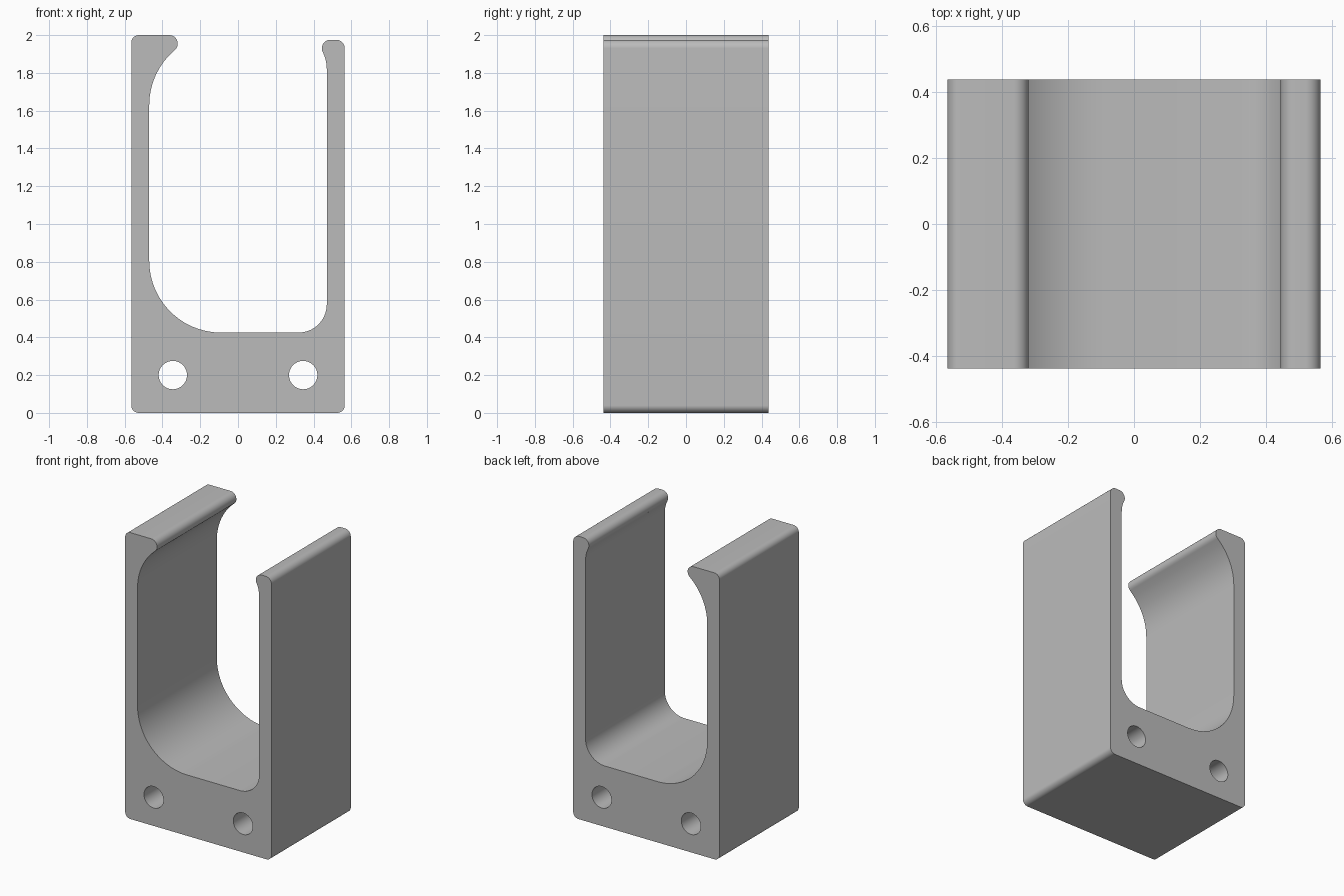
import bpy
import bmesh
import math

cube = bpy.data.objects.get("Cube")
if cube:
    bpy.data.objects.remove(cube, do_unlink=True)

HALF_DEPTH = 0.4375


def arc(cx, cz, radius, start, end):
    """Points (x, z) along an arc, angles in degrees."""
    steps = max(6, round(abs(end - start) / 6))
    angles = [math.radians(start + (end - start) * i / steps) for i in range(steps + 1)]
    return [(cx + radius * math.cos(a), cz + radius * math.sin(a)) for a in angles]


def prism(name, points, half_depth):
    """Extrude an x-z outline along y."""
    bm = bmesh.new()
    face = bm.faces.new([bm.verts.new((x, -half_depth, z)) for x, z in points])
    result = bmesh.ops.extrude_face_region(bm, geom=[face], use_keep_orig=True)
    verts = [v for v in result["geom"] if isinstance(v, bmesh.types.BMVert)]
    bmesh.ops.translate(bm, verts=verts, vec=(0, 2 * half_depth, 0))
    bmesh.ops.recalc_face_normals(bm, faces=bm.faces)
    mesh = bpy.data.meshes.new(name)
    bm.to_mesh(mesh)
    bm.free()
    obj = bpy.data.objects.new(name, mesh)
    bpy.context.collection.objects.link(obj)
    return obj


grey = bpy.data.materials.new("plain grey")
grey.use_nodes = True
colour = (0.5, 0.5, 0.5, 1)
grey.diffuse_color = colour
grey.node_tree.nodes["Principled BSDF"].inputs["Base Color"].default_value = colour

# Bracket outline, anticlockwise from the lower left corner
outline = (
    arc(-0.525, 0.04, 0.04, 180, 270)          # base corners
    + arc(0.525, 0.04, 0.04, 270, 360)
    + arc(0.52, 1.93, 0.045, 0, 90)            # short arm tip
    + arc(0.489, 1.93, 0.045, 90, 206.7)
    + arc(0.27, 1.82, 0.2, 26.7, 0)
    + arc(0.32, 0.575, 0.15, 0, -90)           # cradle floor
    + arc(-0.09, 0.805, 0.38, -90, -180)
    + arc(-0.09, 1.63, 0.38, 180, 130.1)       # tall arm hook
    + arc(-0.364, 1.955, 0.045, -49.9, 90)
    + arc(-0.525, 1.96, 0.04, 90, 180)
)
bracket = prism("bracket", outline, HALF_DEPTH)
bracket.data.materials.append(grey)

# Screw holes through the base
cutters = []
for side, x in (("right", -0.345), ("left", 0.345)):
    cutter = prism(side + "_hole_cutter", arc(x, 0.2, 0.075, 0, 360)[:-1], HALF_DEPTH + 0.1)
    cutter.data.materials.append(grey)
    cutter.hide_render = True
    cutters.append(cutter)
    cut = bracket.modifiers.new(side + "_hole", "BOOLEAN")
    cut.operation = "DIFFERENCE"
    cut.solver = "EXACT"
    cut.object = cutter

bpy.ops.object.select_all(action="DESELECT")
bracket.select_set(True)
bpy.context.view_layer.objects.active = bracket
for modifier in list(bracket.modifiers):
    bpy.ops.object.modifier_apply(modifier=modifier.name)
for cutter in cutters:
    bpy.data.objects.remove(cutter, do_unlink=True)

bpy.ops.object.shade_smooth_by_angle(angle=math.radians(30))
